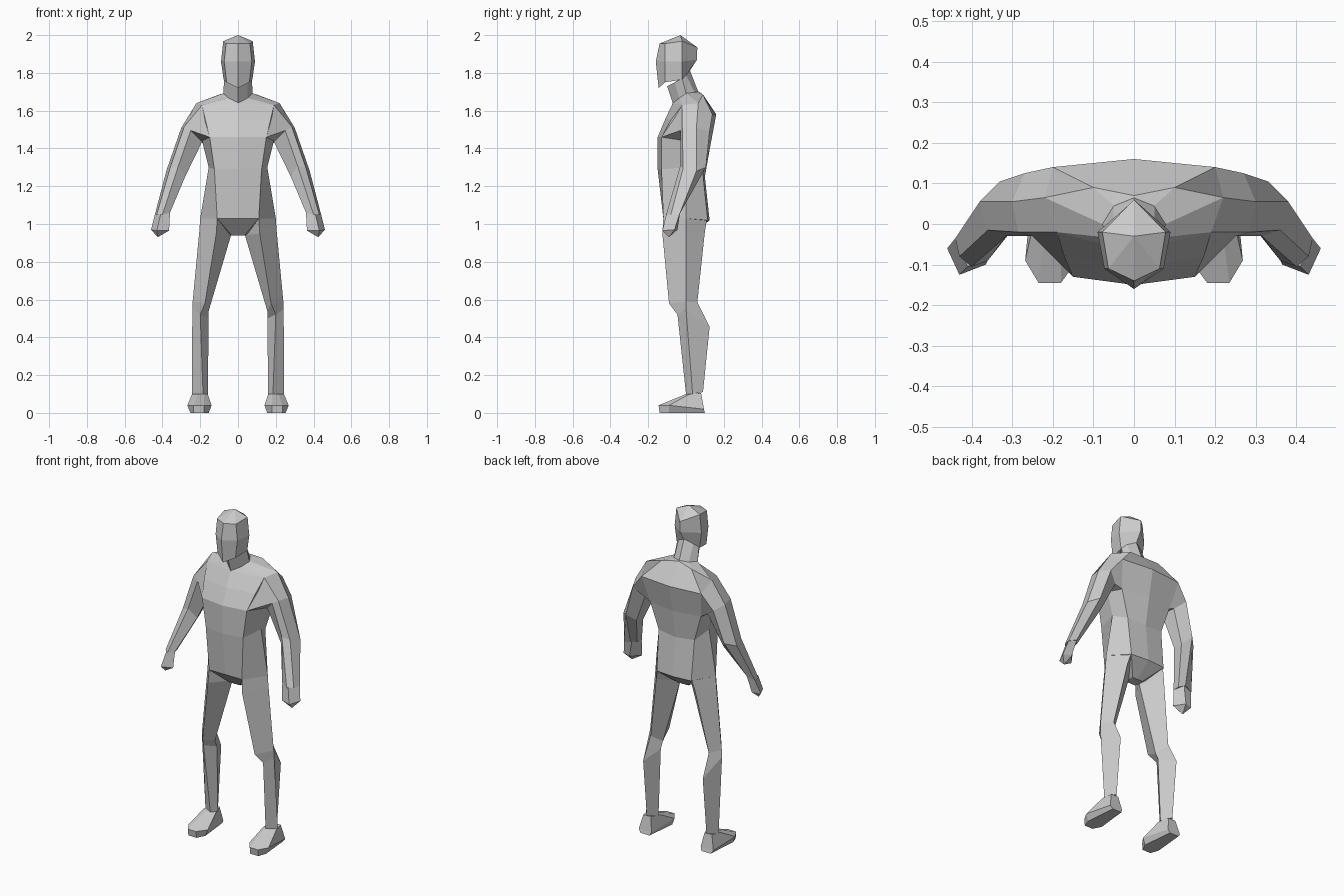
import bpy, bmesh

if "Cube" in bpy.data.objects:
    bpy.data.objects.remove(bpy.data.objects["Cube"], do_unlink=True)

# One plain grey for the whole figure
grey = bpy.data.materials.new("light grey")
grey.use_nodes = True
grey.diffuse_color = (0.6, 0.6, 0.6, 1)
grey.node_tree.nodes["Principled BSDF"].inputs["Base Color"].default_value = (0.6, 0.6, 0.6, 1)


def loft(name, rings, tip=None, side=1):
    """Skin closed rings of points in order; end in a tip point or a flat cap."""
    bm = bmesh.new()
    loops = [[bm.verts.new((side * x, y, z)) for x, y, z in r] for r in rings]
    n = len(loops[0])
    for a, b in zip(loops, loops[1:]):
        for i in range(n):
            j = (i + 1) % n
            bm.faces.new((a[i], a[j], b[j], b[i]))
    bm.faces.new(loops[0])
    if tip:
        t = bm.verts.new((side * tip[0], tip[1], tip[2]))
        for i in range(n):
            bm.faces.new((loops[-1][i], loops[-1][(i + 1) % n], t))
    else:
        bm.faces.new(loops[-1])
    bmesh.ops.recalc_face_normals(bm, faces=bm.faces)
    me = bpy.data.meshes.new(name)
    bm.to_mesh(me)
    bm.free()
    me.materials.append(grey)
    ob = bpy.data.objects.new(name, me)
    bpy.context.collection.objects.link(ob)
    return ob


def sym(half):
    """Complete a half ring that runs from front centre to back centre."""
    return half + [(-x, y, z) for x, y, z in half[-2:0:-1]]


# Torso: crotch, hip, waist, chest, shoulder blades, collar, neck base
neck_base = [(0, -.07, 1.64), (.05, -.035, 1.665), (.078, 0, 1.69), (.05, .045, 1.695), (0, .065, 1.70)]
torso = [
    [(0, -.03, .94), (.035, -.03, .94), (.04, 0, .94), (.035, .03, .94), (0, .03, .94)],
    [(0, -.12, 1.03), (.11, -.12, 1.03), (.20, 0, 1.03), (.115, .115, 1.02), (0, .125, 1.02)],
    [(0, -.15, 1.29), (.125, -.13, 1.29), (.155, 0, 1.30), (.12, .09, 1.26), (0, .10, 1.25)],
    [(0, -.15, 1.46), (.15, -.13, 1.46), (.19, 0, 1.44), (.17, .10, 1.42), (0, .13, 1.42)],
    [(0, -.11, 1.555), (.172, -.08, 1.55), (.20, .03, 1.54), (.20, .14, 1.58), (0, .16, 1.58)],
    [(0, -.07, 1.64), (.19, -.02, 1.63), (.22, .065, 1.64), (.10, .09, 1.685), (0, .07, 1.70)],
    neck_base,
]
torso[-1] = [(x, y, z + .002) for x, y, z in neck_base]
loft("torso", [sym(r) for r in torso])

# Neck
neck_top = [(0, -.10, 1.73), (.05, -.06, 1.75), (.073, -.02, 1.77), (.05, .0, 1.79), (0, .02, 1.815)]
loft("neck", [sym(neck_base), sym(neck_top)])

# Head: jaw, cheeks, brow, crown point
head = [
    [(0, -.145, 1.72), (.06, -.11, 1.75), (.076, -.02, 1.765), (0, .02, 1.81)],
    [(0, -.16, 1.86), (.073, -.11, 1.86), (.09, -.02, 1.86), (0, .058, 1.87)],
    [(0, -.14, 1.955), (.063, -.11, 1.955), (.078, -.02, 1.968), (0, .06, 1.935)],
]
loft("head", [sym(r) for r in head], tip=(0, -.03, 2.0))

# Arm: shoulder, deltoid, elbow, wrist
arm = [
    [(.22, .065, 1.64), (.19, -.02, 1.63), (.15, -.13, 1.46), (.19, 0, 1.44), (.17, .10, 1.42), (.20, .14, 1.58)],
    [(.30, .055, 1.51), (.285, -.02, 1.515), (.25, -.03, 1.495), (.19, .01, 1.435), (.21, .09, 1.44), (.27, .125, 1.49)],
    [(.38, .055, 1.28), (.36, -.015, 1.295), (.315, -.03, 1.31), (.28, .01, 1.25), (.29, .06, 1.26), (.33, .105, 1.30)],
    [(.44, -.035, 1.05), (.43, -.08, 1.05), (.40, -.105, 1.05), (.36, -.09, 1.06), (.365, -.055, 1.065), (.39, -.025, 1.07)],
]
# Hand: wrist and knuckles
hand = [
    [(.44, -.035, 1.05), (.41, -.105, 1.05), (.36, -.09, 1.06), (.385, -.03, 1.07)],
    [(.46, -.06, .97), (.43, -.125, .965), (.365, -.10, .965), (.41, -.045, .97)],
]
# Leg: hip, upper thigh, knee, calf, ankle (front, outer, back, inner)
leg = [
    [(.11, -.12, 1.03), (.20, 0, 1.03), (.115, .11, 1.02), (.035, 0, .945)],
    [(.115, -.125, .95), (.205, 0, .96), (.13, .10, .96), (.037, 0, .94)],
    [(.175, -.09, .58), (.24, 0, .59), (.195, .06, .585), (.155, 0, .54)],
    [(.20, -.045, .52), (.242, 0, .55), (.20, .125, .455), (.155, .02, .50)],
    [(.185, .0, .10), (.243, .035, .10), (.20, .09, .11), (.16, .035, .10)],
]
# Foot: ankle, instep edge, sole
foot = [
    [(.18, 0, .10), (.215, 0, .10), (.243, .02, .10), (.23, .08, .105), (.18, .08, .105), (.16, .02, .10)],
    [(.18, -.145, .04), (.235, -.145, .04), (.268, -.09, .04), (.25, .095, .02), (.165, .095, .02), (.14, -.09, .04)],
    [(.18, -.14, 0), (.235, -.14, 0), (.252, -.09, 0), (.235, .10, 0), (.175, .10, 0), (.155, -.09, 0)],
]

for label, s in (("left", 1), ("right", -1)):
    loft(label + "_arm", arm, side=s)
    loft(label + "_hand", hand, tip=(.425, -.09, .93), side=s)
    loft(label + "_leg", leg, side=s)
    loft(label + "_foot", foot, side=s)
